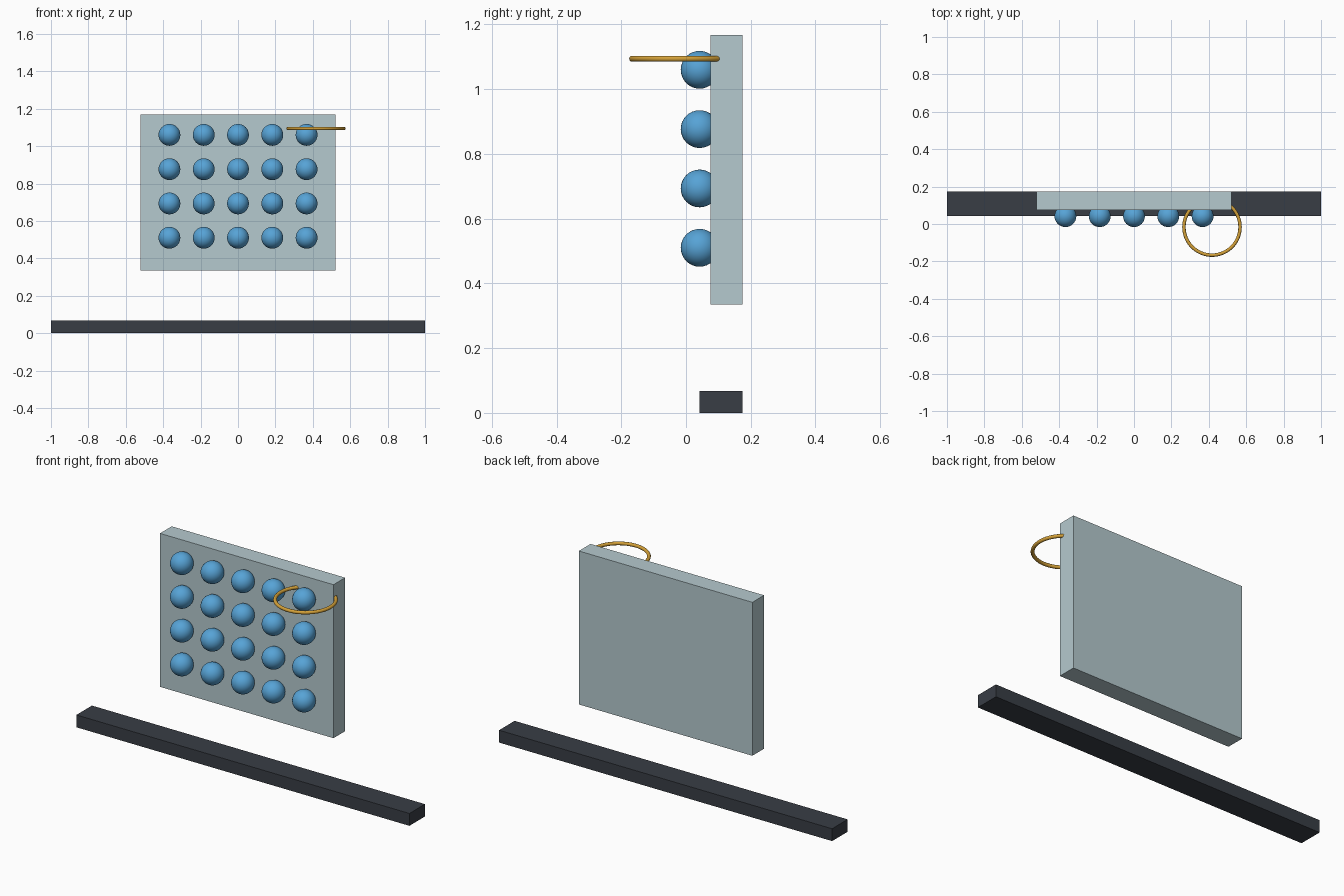
import bpy
import math

if "Cube" in bpy.data.objects:
    bpy.data.objects.remove(bpy.data.objects["Cube"], do_unlink=True)


def material(name, srgb):
    linear = [((c + 0.055) / 1.055) ** 2.4 for c in srgb]
    mat = bpy.data.materials.new(name)
    mat.use_nodes = True
    mat.diffuse_color = (*linear, 1)
    mat.node_tree.nodes["Principled BSDF"].inputs["Base Color"].default_value = (*linear, 1)
    return mat


def finish(name, mat, smooth=False):
    obj = bpy.context.object
    obj.name = name
    obj.data.materials.append(mat)
    if smooth:
        bpy.ops.object.shade_smooth()
    return obj


def box(name, mat, low, high):
    centre = [(a + b) / 2 for a, b in zip(low, high)]
    bpy.ops.mesh.primitive_cube_add(size=1, location=centre)
    bpy.context.object.scale = [b - a for a, b in zip(low, high)]
    bpy.ops.object.transform_apply(location=False, rotation=False, scale=True)
    return finish(name, mat)


pale = material("pale blue grey", (0.71, 0.79, 0.81))
dark = material("charcoal", (0.22, 0.24, 0.27))
blue = material("sky blue", (0.34, 0.64, 0.84))
gold = material("gold", (0.83, 0.63, 0.22))

# Base rail and the upright panel above it
box("base_rail", dark, (-1, 0.042, 0), (1, 0.175, 0.067))
box("panel", pale, (-0.521, 0.075, 0.335), (0.521, 0.175, 1.168))

# Grid of balls half sunk into the panel front
columns, rows, spacing = 5, 4, 0.1833
for row in range(rows):
    for col in range(columns):
        x = (col - (columns - 1) / 2) * spacing
        bpy.ops.mesh.primitive_uv_sphere_add(
            segments=32, ring_count=16, radius=0.0583,
            location=(x, 0.042, 0.51 + row * spacing))
        finish(f"ball_{row + 1}_{col + 1}", blue, smooth=True)

# Horizontal ring through the upper left corner of the panel
bpy.ops.mesh.primitive_torus_add(
    major_radius=0.15, minor_radius=0.0092, major_segments=64, minor_segments=12,
    location=(0.417, -0.0165, 1.094))
finish("hoop", gold, smooth=True)
